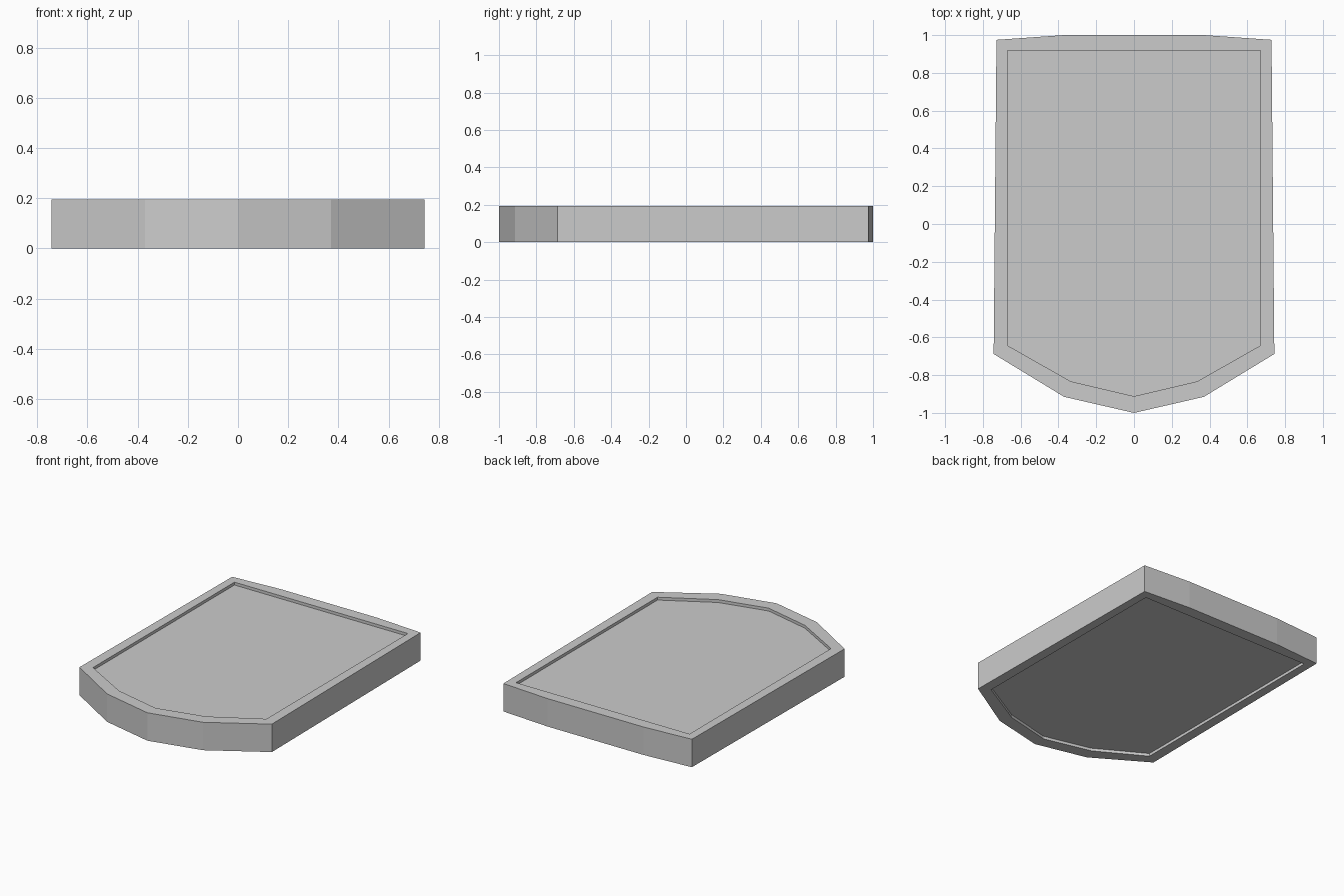
import bpy, bmesh

if "Cube" in bpy.data.objects:
    bpy.data.objects.remove(bpy.data.objects["Cube"])

HEIGHT = 0.195
RECESS = 0.02

# Right half outlines, from the back centre round to the front centre
OUTER = [(0, 1.0), (0.37, 1.0), (0.728, 0.975), (0.743, -0.688), (0.37, -0.915), (0, -1.0)]
INNER = [(0, 0.918), (0.335, 0.918), (0.67, 0.918), (0.67, -0.643), (0.335, -0.833), (0, -0.912)]


def mirrored(half):
    return half + [(-x, y) for x, y in reversed(half[1:-1])]


def add_object(name, bm):
    bmesh.ops.recalc_face_normals(bm, faces=bm.faces)
    mesh = bpy.data.meshes.new(name)
    bm.to_mesh(mesh)
    bm.free()
    obj = bpy.data.objects.new(name, mesh)
    bpy.context.collection.objects.link(obj)
    return obj


def ring(bm, outline, z):
    return [bm.verts.new((x, y, z)) for x, y in outline]


# Raised frame: closed loop with a rectangular section
bm = bmesh.new()
outer, inner = mirrored(OUTER), mirrored(INNER)
loops = [ring(bm, outer, 0), ring(bm, outer, HEIGHT),
         ring(bm, inner, HEIGHT), ring(bm, inner, 0)]
n = len(outer)
for k in range(4):
    a, b = loops[k], loops[(k + 1) % 4]
    for i in range(n):
        j = (i + 1) % n
        bm.faces.new((a[i], a[j], b[j], b[i]))
add_object("frame", bm)

# Inset panel, sunk below the frame on both faces
bm = bmesh.new()
low, high = ring(bm, inner, RECESS), ring(bm, inner, HEIGHT - RECESS)
bm.faces.new(low)
bm.faces.new(high)
add_object("inset_panel", bm)
